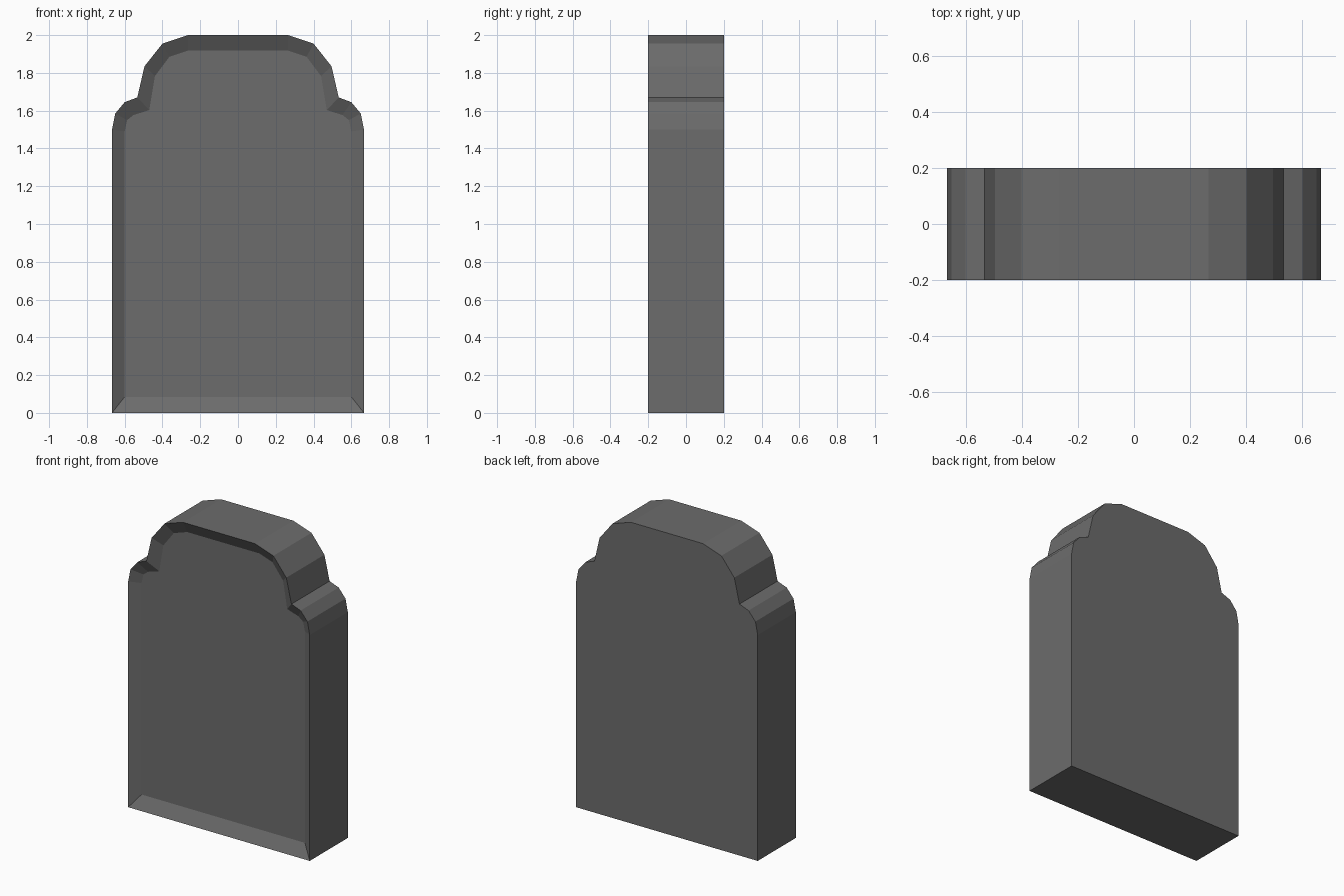
import bpy
import bmesh

cube = bpy.data.objects.get("Cube")
if cube:
    bpy.data.objects.remove(cube, do_unlink=True)

# Grey stone material
stone = bpy.data.materials.new("grey_stone")
stone.use_nodes = True
grey = (0.15, 0.15, 0.15, 1)
stone.diffuse_color = grey
shader = next(n for n in stone.node_tree.nodes if n.type == 'BSDF_PRINCIPLED')
shader.inputs["Base Color"].default_value = grey
shader.inputs["Roughness"].default_value = 0.9

HALF_DEPTH = 0.2
RECESS = 0.045

# Right halves of the slab outline and of the sunken panel, bottom to top
outline = [(0.667, 0), (0.667, 1.5), (0.65, 1.585), (0.6, 1.645),
           (0.533, 1.67), (0.495, 1.835), (0.4, 1.955), (0.265, 2)]
panel = [(0.6, 0.085), (0.6, 1.49), (0.587, 1.55), (0.553, 1.577),
         (0.47, 1.603), (0.44, 1.783), (0.363, 1.885), (0.265, 1.918)]


def ring(bm, half, y):
    """Mirror a half profile into a closed loop of vertices at depth y."""
    points = half + [(-x, z) for x, z in reversed(half)]
    return [bm.verts.new((x, y, z)) for x, z in points]


def bridge(bm, a, b):
    """Join two matching loops with quads."""
    for i in range(len(a)):
        j = (i + 1) % len(a)
        bm.faces.new((a[i], a[j], b[j], b[i]))


# Slab with a bevelled, sunken front panel
bm = bmesh.new()
back = ring(bm, outline, HALF_DEPTH)
rim = ring(bm, outline, -HALF_DEPTH)
inset = ring(bm, panel, -HALF_DEPTH + RECESS)
bm.faces.new(back)
bridge(bm, back, rim)
bridge(bm, rim, inset)
bm.faces.new(inset)
bmesh.ops.recalc_face_normals(bm, faces=bm.faces)

mesh = bpy.data.meshes.new("headstone")
bm.to_mesh(mesh)
bm.free()
mesh.materials.append(stone)
headstone = bpy.data.objects.new("headstone", mesh)
bpy.context.collection.objects.link(headstone)
